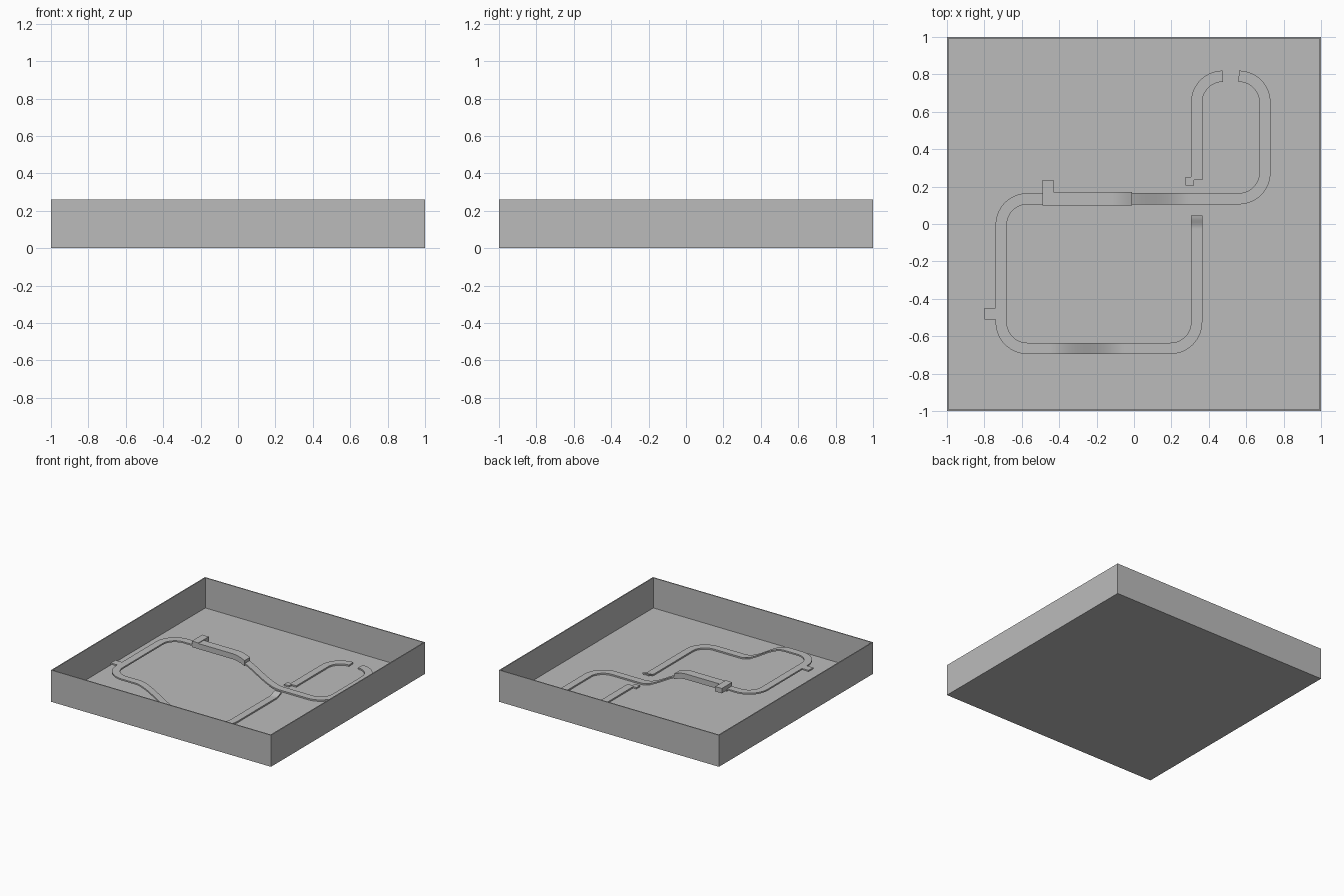
import bpy, bmesh
from math import sin, cos, radians
from mathutils import Vector

old = bpy.data.objects.get("Cube")
if old:
    bpy.data.objects.remove(old, do_unlink=True)

grey = bpy.data.materials.new("plain grey")
grey.use_nodes = True
grey.diffuse_color = (0.5, 0.5, 0.5, 1)
grey.node_tree.nodes["Principled BSDF"].inputs["Base Color"].default_value = (0.5, 0.5, 0.5, 1)

FLOOR, LOW, HIGH, R = 0.012, 0.024, 0.185, 0.14


def finish(bm, name):
    bmesh.ops.recalc_face_normals(bm, faces=bm.faces)
    mesh = bpy.data.meshes.new(name)
    bm.to_mesh(mesh)
    bm.free()
    mesh.materials.append(grey)
    obj = bpy.data.objects.new(name, mesh)
    bpy.context.collection.objects.link(obj)
    return obj


def box(name, x0, x1, y0, y1, z0, z1):
    bm = bmesh.new()
    bmesh.ops.create_cube(bm, size=1)
    for v in bm.verts:
        v.co = ((x0 + x1) / 2 + v.co.x * (x1 - x0),
                (y0 + y1) / 2 + v.co.y * (y1 - y0),
                (z0 + z1) / 2 + v.co.z * (z1 - z0))
    return finish(bm, name)


def smooth_step(a, b, t):
    t = min(max((t - a) / (b - a), 0), 1)
    return t * t * (3 - 2 * t)


def height(x, y):
    """Top of the track: raised on the left, ramping down to the floor."""
    if x > 0.3:
        near_crossing = abs(x - 0.335) < 0.01 and y < 0.1
        return LOW + (0.02 * smooth_step(-0.02, 0.045, y) if near_crossing else 0)
    ramp = smooth_step(-0.45, -0.05, x) if y < -0.3 else smooth_step(-0.12, 0.3, x)
    return HIGH + (LOW - HIGH) * ramp


def line(a, b, n=48):
    a, b = Vector(a), Vector(b)
    return [a.lerp(b, i / n) for i in range(n + 1)]


def arc(cx, cy, start, end, n=14):
    angles = [radians(start + (end - start) * i / n) for i in range(n + 1)]
    return [Vector((cx + R * cos(a), cy + R * sin(a))) for a in angles]


def ribbon(name, path, width, thick, lift=0):
    """Sweep a flat rectangular section along a plan path."""
    pts = [p for i, p in enumerate(path) if i == 0 or (p - path[i - 1]).length > 1e-4]
    bm = bmesh.new()
    rings = []
    for i, p in enumerate(pts):
        d = (pts[min(i + 1, len(pts) - 1)] - pts[max(i - 1, 0)]).normalized()
        side = Vector((-d.y, d.x)) * width / 2
        z = height(p.x, p.y) + lift
        l, r = p + side, p - side
        rings.append([bm.verts.new(c) for c in
                      ((l.x, l.y, z), (r.x, r.y, z),
                       (r.x, r.y, z - thick), (l.x, l.y, z - thick))])
    for a, b in zip(rings, rings[1:]):
        for k in range(4):
            m = (k + 1) % 4
            bm.faces.new((a[k], a[m], b[m], b[k]))
    bm.faces.new(rings[0])
    bm.faces.new(rings[-1])
    obj = finish(bm, name)
    bpy.ops.object.select_all(action='DESELECT')
    obj.select_set(True)
    bpy.context.view_layer.objects.active = obj
    bpy.ops.object.shade_smooth_by_angle(angle=radians(30))
    return obj


# Open tray with thin walls
bm = bmesh.new()
bmesh.ops.create_cube(bm, size=2)
for v in bm.verts:
    v.co.z = 0.26 if v.co.z > 0 else 0
top = max(bm.faces, key=lambda f: f.calc_center_median().z)
bmesh.ops.inset_region(bm, faces=[top], thickness=0.012)
inner = bmesh.ops.extrude_face_region(bm, geom=[top])["geom"]
for v in [g for g in inner if isinstance(g, bmesh.types.BMVert)]:
    v.co.z = FLOOR
if top.is_valid:
    bmesh.ops.delete(bm, geom=[top], context='FACES_ONLY')
finish(bm, "tray")

# Main track: crossing, raised left loop, ramp down, low right loop
main = (line((0.335, 0.045), (0.335, -0.525)) + arc(0.195, -0.525, 0, -90)
        + line((0.195, -0.665), (-0.57, -0.665)) + arc(-0.57, -0.525, -90, -180)
        + line((-0.71, -0.525), (-0.71, -0.005), 4) + arc(-0.57, -0.005, 180, 90)
        + line((-0.57, 0.135), (0.56, 0.135)) + arc(0.56, 0.275, -90, 0)
        + line((0.70, 0.275), (0.70, 0.65), 4) + arc(0.56, 0.65, 0, 90))
ribbon("main_track", main, 0.06, 0.012)

# Return track on the far side of the crossing
ribbon("return_track", arc(0.475, 0.65, 90, 180) + line((0.335, 0.65), (0.335, 0.235), 4),
       0.06, 0.012)

# Thick cover over the start of the long ramp
ribbon("bridge_cover", line((-0.49, 0.135), (-0.01, 0.135)), 0.07, 0.045, 0.025)

# Side stubs
box("bridge_stub", -0.49, -0.43, 0.10, 0.235, 0.175, 0.215)
box("left_stub", -0.80, -0.73, -0.51, -0.45, 0.173, HIGH)
box("return_stub", 0.275, 0.32, 0.205, 0.25, FLOOR, LOW)
